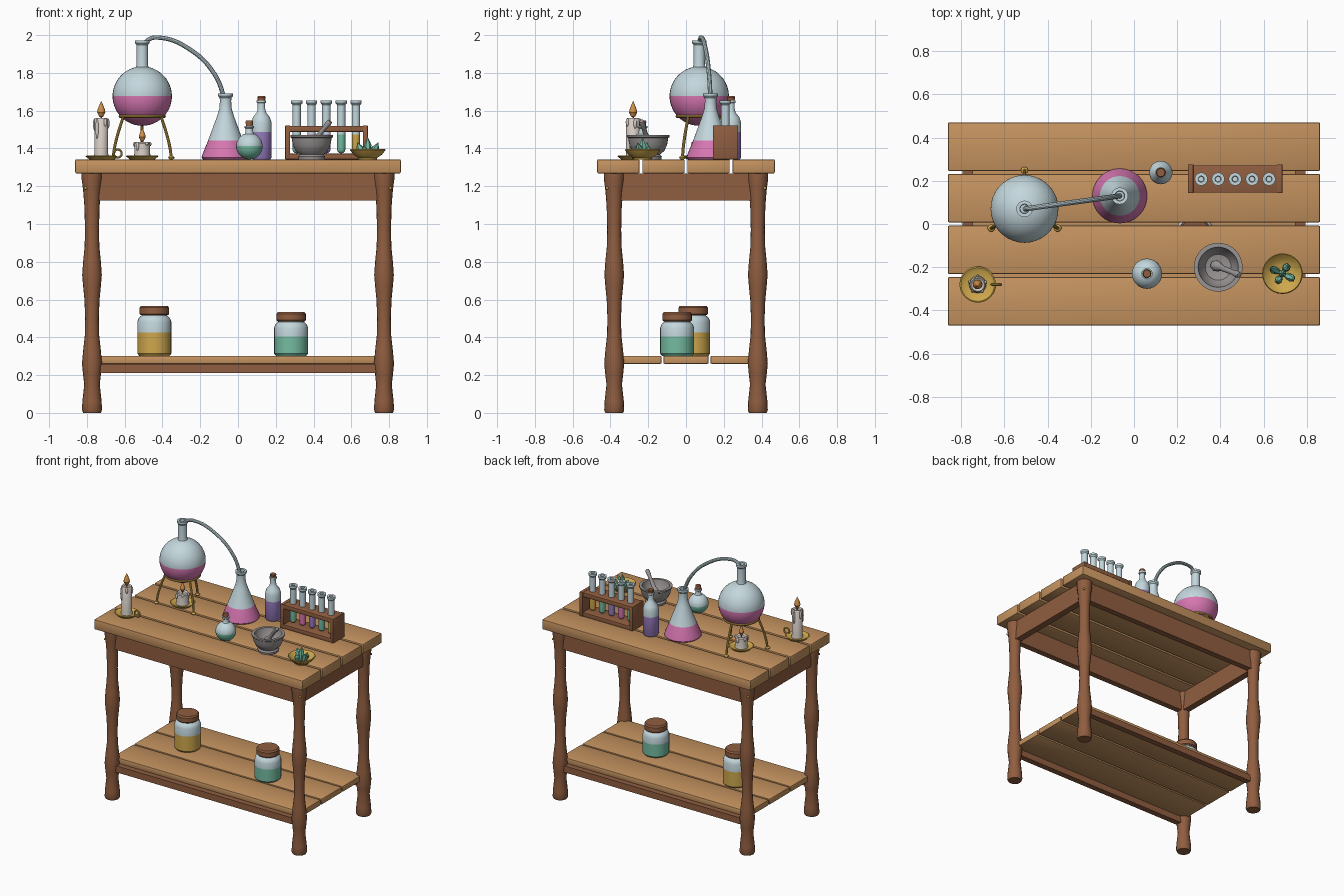
import bpy, bmesh, math
from mathutils import Vector, Matrix

if "Cube" in bpy.data.objects:
    bpy.data.objects.remove(bpy.data.objects["Cube"])

def mat(name, r, g, b):
    m = bpy.data.materials.new(name)
    m.diffuse_color = [(c / 255) ** 2.2 for c in (r, g, b)] + [1]
    m.use_nodes = True
    m.node_tree.nodes["Principled BSDF"].inputs["Base Color"].default_value = m.diffuse_color
    return m

LIGHT = mat("light wood", 196, 146, 96)
DARK = mat("dark wood", 143, 94, 66)
GLASS = mat("pale glass", 194, 214, 220)
PINK = mat("pink liquid", 214, 118, 176)
PURPLE = mat("purple liquid", 152, 124, 192)
GREEN = mat("green liquid", 116, 186, 160)
BRASS = mat("brass", 205, 166, 78)
STONE = mat("grey stone", 152, 146, 146)
WAX = mat("candle wax", 214, 204, 196)
FLAME = mat("flame orange", 206, 142, 74)

def finish(name, bm, mats, level=None):
    """Make an object; faces below the level get the second material."""
    bmesh.ops.recalc_face_normals(bm, faces=bm.faces)
    if level is not None:
        for f in bm.faces:
            f.material_index = int(f.calc_center_median().z < level)
    me = bpy.data.meshes.new(name)
    bm.to_mesh(me)
    bm.free()
    for m in mats:
        me.materials.append(m)
    ob = bpy.data.objects.new(name, me)
    bpy.context.collection.objects.link(ob)
    return ob

def lathe(name, prof, x, y, mats, level=None, n=28):
    """Revolve (radius, z) points around the vertical line at x, y."""
    bm = bmesh.new()
    rings = []
    for r, z in prof:
        if r < 1e-5:
            rings.append([bm.verts.new((x, y, z))])
        else:
            rings.append([bm.verts.new((x + r * math.cos(math.tau * i / n),
                                        y + r * math.sin(math.tau * i / n), z)) for i in range(n)])
    for a, b in zip(rings, rings[1:]):
        for i in range(n):
            j = (i + 1) % n
            vs = [a[i % len(a)], a[j % len(a)], b[j % len(b)], b[i % len(b)]]
            bm.faces.new(list(dict.fromkeys(vs)))
    return finish(name, bm, mats, level)

def box(name, x0, x1, y0, y1, z0, z1, m, bevel=0.0):
    bm = bmesh.new()
    bmesh.ops.create_cube(bm, size=1)
    bmesh.ops.transform(bm, verts=bm.verts, matrix=Matrix.Translation(
        ((x0 + x1) / 2, (y0 + y1) / 2, (z0 + z1) / 2)) @ Matrix.Diagonal((x1 - x0, y1 - y0, z1 - z0, 1)))
    if bevel:
        bmesh.ops.bevel(bm, geom=bm.edges[:], offset=bevel, segments=2, affect='EDGES', profile=0.5)
    return finish(name, bm, [m])

def ball(name, loc, r, m, sz=1):
    bm = bmesh.new()
    bmesh.ops.create_uvsphere(bm, u_segments=14, v_segments=8, radius=r,
                              matrix=Matrix.Translation(loc) @ Matrix.Diagonal((1, 1, sz, 1)))
    return finish(name, bm, [m])

def tube(name, pts, r, m, cyclic=False):
    cu = bpy.data.curves.new(name, 'CURVE')
    cu.dimensions = '3D'
    cu.bevel_depth, cu.bevel_resolution, cu.resolution_u, cu.use_fill_caps = r, 3, 8, True
    sp = cu.splines.new('BEZIER')
    sp.bezier_points.add(len(pts) - 1)
    for p, co in zip(sp.bezier_points, pts):
        p.co = co
        p.handle_left_type = p.handle_right_type = 'AUTO'
    sp.use_cyclic_u = cyclic
    cu.materials.append(m)
    ob = bpy.data.objects.new(name, cu)
    bpy.context.collection.objects.link(ob)
    bpy.ops.object.select_all(action='DESELECT')
    ob.select_set(True)
    bpy.context.view_layer.objects.active = ob
    bpy.ops.object.convert(target='MESH')

def arc(r, cz, a0, a1, n):
    """Points on a circle around height cz, angles in degrees from the horizontal."""
    return [(max(r * math.cos(math.radians(a0 + (a1 - a0) * i / n)), 0),
             cz + r * math.sin(math.radians(a0 + (a1 - a0) * i / n))) for i in range(n + 1)]

def mouth(r, z):
    """Flared rim with a shallow opening."""
    return [(r, z - .025), (r + .008, z - .015), (r + .008, z), (r - .008, z), (r - .01, z - .04), (0, z - .04)]

T, S = 1.342, 0.302      # table top and shelf heights

# Table: planks, aprons, legs, stretchers
for i in range(4):
    y = -.47 + i * .2385
    box("top_plank", -.862, .862, y, y + .2245, 1.268, T, LIGHT, .007)
for i in (-1, 0, 1):
    box("shelf_plank", -.775, .775, i * .249 - .119, i * .249 + .119, .26, S, LIGHT, .005)
LEG = [(0, 0), (.047, 0), (.053, .015), (.051, .06), (.041, .15), (.047, .2), (.053, .26), (.047, .33),
       (.038, .41), (.036, .5), (.04, .6), (.047, .67), (.052, .73), (.047, .8), (.039, .88),
       (.037, .97), (.04, 1.09), (.047, 1.18), (.055, 1.24), (.055, 1.268), (0, 1.268)]
for s in (-1, 1):
    box("long_apron", -.76, .76, s * .38 - .022, s * .38 + .022, 1.125, 1.268, DARK)
    box("end_apron", s * .77 - .025, s * .77 + .025, -.37, .37, 1.125, 1.268, DARK)
    box("stretcher", -.76, .76, s * .38 - .022, s * .38 + .022, .21, .258, DARK)
    for t in (-1, 1):
        lathe("leg", LEG, s * .773, t * .38, [DARK], n=16)
        ball("brass_nail", (s * .807, t * .418, 1.19), .008, BRASS)

# Round flask on its tripod
FX, FY = -.507, .07
lathe("round_flask", arc(.157, 1.677, -90, 78, 28) + [(.03, 1.85)] + mouth(.03, 1.972), FX, FY, [GLASS, PINK], 1.677, 36)
tube("tripod_ring", [(FX + .117 * math.cos(a * math.pi / 4), FY + .117 * math.sin(a * math.pi / 4), 1.57)
                     for a in range(8)], .008, BRASS, True)
for d in (90, 210, 330):
    c, s = math.cos(math.radians(d)), math.sin(math.radians(d))
    tube("tripod_leg", [(FX + r * c, FY + r * s, z) for r, z in ((.115, 1.57), (.148, 1.48), (.168, 1.41), (.178, T + .008))],
         .008, BRASS)
    ball("tripod_foot", (FX + .178 * c, FY + .178 * s, T + .009), .017, BRASS, .6)

# Conical flask and the tube that joins the two
lathe("conical_flask", [(0, T), (.118, T), (.127, T + .01), (.123, T + .025), (.092, 1.443), (.045, 1.57),
                        (.033, 1.61), (.03, 1.65)] + mouth(.031, 1.692), -.066, .13, [GLASS, PINK], 1.442, 32)
tube("glass_tube", [(-.505, .07, 1.93), (-.475, .074, 1.975), (-.42, .082, 1.987), (-.256, .104, 1.925),
                    (-.124, .122, 1.793), (-.066, .13, 1.65)], .012, GLASS)

# Candles on brass plates
def candle(name, x, y, r, top, pr, flame):
    lathe(name + "_plate", [(0, T), (pr * .75, T), (pr, T + .017), (pr - .006, T + .02), (pr * .72, T + .01), (0, T + .01)],
          x, y, [BRASS])
    lathe(name + "_wax", [(0, T + .01), (r * 1.08, T + .01), (r, T + .03), (r, top - .008), (r * .85, top),
                          (r * .6, top - .008), (0, top - .008)], x, y, [WAX], n=18)
    for i, k in enumerate((.25, .45, .3, .5, .2)):
        a = i * math.tau / 5 + .3
        h = k * (top - T) * .5
        ball(name + "_drip", (x + r * math.cos(a), y + r * math.sin(a), top - h), .009, WAX, h / .009)
    lathe(name + "_wick", [(0, top - .01), (.004, top - .01), (.004, top + .02), (0, top + .02)], x, y, [DARK], n=8)
    f = flame
    lathe(name + "_flame", [(0, top + .005), (.5 * f, top + .4 * f), (f, top + 1.4 * f), (.85 * f, top + 2.2 * f),
                            (.4 * f, top + 3.3 * f), (0, top + 4.2 * f)], x, y, [FLAME], n=14)

candle("tall_candle", -.724, -.28, .037, 1.56, .084, .022)
candle("short_candle", FX, FY, .042, 1.435, .087, .018)
tube("plate_handle", [(-.637 + .021 * math.cos(a * math.pi / 3), -.28, 1.373 + .021 * math.sin(a * math.pi / 3))
                      for a in range(6)], .006, BRASS, True)

# Corked bottles
def cork(x, y, r, z0, z1):
    lathe("cork", [(0, z0), (r * .85, z0), (r, z1 - .006), (r * .85, z1), (0, z1)], x, y, [DARK], n=16)

lathe("tall_bottle", [(0, T), (.048, T), (.054, T + .01), (.054, 1.488), (.054, 1.535), (.045, 1.565), (.025, 1.59),
                      (.02, 1.61), (.02, 1.64), (.025, 1.643), (.025, 1.655), (0, 1.655)], .124, .238, [GLASS, PURPLE], 1.487)
cork(.124, .238, .022, 1.65, 1.677)
lathe("small_flask", arc(.07, 1.412, -90, 70, 16) + [(.02, 1.49), (.02, 1.505), (.026, 1.51), (.026, 1.52), (0, 1.52)],
      .06, -.23, [GLASS, GREEN], 1.412)
cork(.06, -.23, .02, 1.515, 1.547)

# Test tube rack
for z0, z1 in ((T, T + .03), (1.488, 1.52)):
    box("rack_board", .265, .67, .146, .272, z0, z1, DARK, .003)
for x in (.25, .662):
    box("rack_end", x, x + .025, .143, .276, T, 1.522, DARK, .003)
for i, m in enumerate((GREEN, PINK, PURPLE, GREEN, BRASS)):
    lathe("test_tube", arc(.022, 1.396, -90, 0, 6) + [(.022, 1.475)] + mouth(.022, 1.655),
          .311 + i * .0785, .208, [GLASS, m], 1.474, 18)

# Mortar and pestle
lathe("mortar", [(0, T), (.07, T), (.072, T + .015), (.062, T + .025), (.085, T + .045), (.1, 1.42), (.106, 1.455),
                 (.113, 1.46), (.113, 1.47), (.093, 1.47), (.085, 1.43), (.06, 1.395), (0, 1.38)], .39, -.2, [STONE], n=32)
pestle = lathe("pestle", [(0, 0), (.018, .005), (.026, .022), (.023, .042), (.014, .065), (.012, .15), (.016, .185),
                          (.012, .2), (0, .203)], 0, 0, [STONE], n=16)
pestle.matrix_world = Matrix.Translation((.365, -.187, 1.395)) @ \
    Vector((.125, -.05, .152)).to_track_quat('Z', 'Y').to_matrix().to_4x4()

# Brass dish of crystals
lathe("dish", [(0, T), (.048, T), (.05, T + .008), (.075, T + .025), (.094, T + .05), (.09, T + .055), (.068, T + .032),
               (.04, T + .018), (0, T + .016)], .687, -.23, [BRASS], n=28)
for dx, dy, h, tx, ty in ((0, 0, .105, 0, 0), (-.022, .01, .085, -.45, .2), (.022, -.01, .085, .45, -.22),
                          (.012, .02, .06, .25, .3), (-.012, -.02, .06, -.2, -.3)):
    c = lathe("crystal", [(0, 0), (.014, 0), (.019, h * .6), (0, h)], 0, 0, [GREEN], n=6)
    c.matrix_world = Matrix.Translation((.687 + dx, -.23 + dy, T + .015)) @ \
        Vector((tx, ty, 1)).to_track_quat('Z', 'Y').to_matrix().to_4x4()

# Storage jars on the shelf
for x, y, k, m, lv in ((-.443, .038, .265, BRASS, .425), (.281, -.047, .232, GREEN, .405)):
    t = S + k
    lathe("jar", [(0, S), (.08, S), (.09, S + .012), (.09, lv), (.09, t - .085), (.083, t - .065), (.068, t - .052),
                  (.068, t - .03), (0, t - .03)], x, y, [GLASS, m], lv - .001)
    lathe("jar_lid", [(0, t - .05), (.072, t - .05), (.078, t - .043), (.078, t - .01), (.07, t), (0, t)], x, y, [DARK])

bpy.context.view_layer.update()
bpy.ops.object.select_all(action='SELECT')
bpy.context.view_layer.objects.active = bpy.context.scene.objects[0]
bpy.ops.object.shade_smooth_by_angle(angle=math.radians(35))
